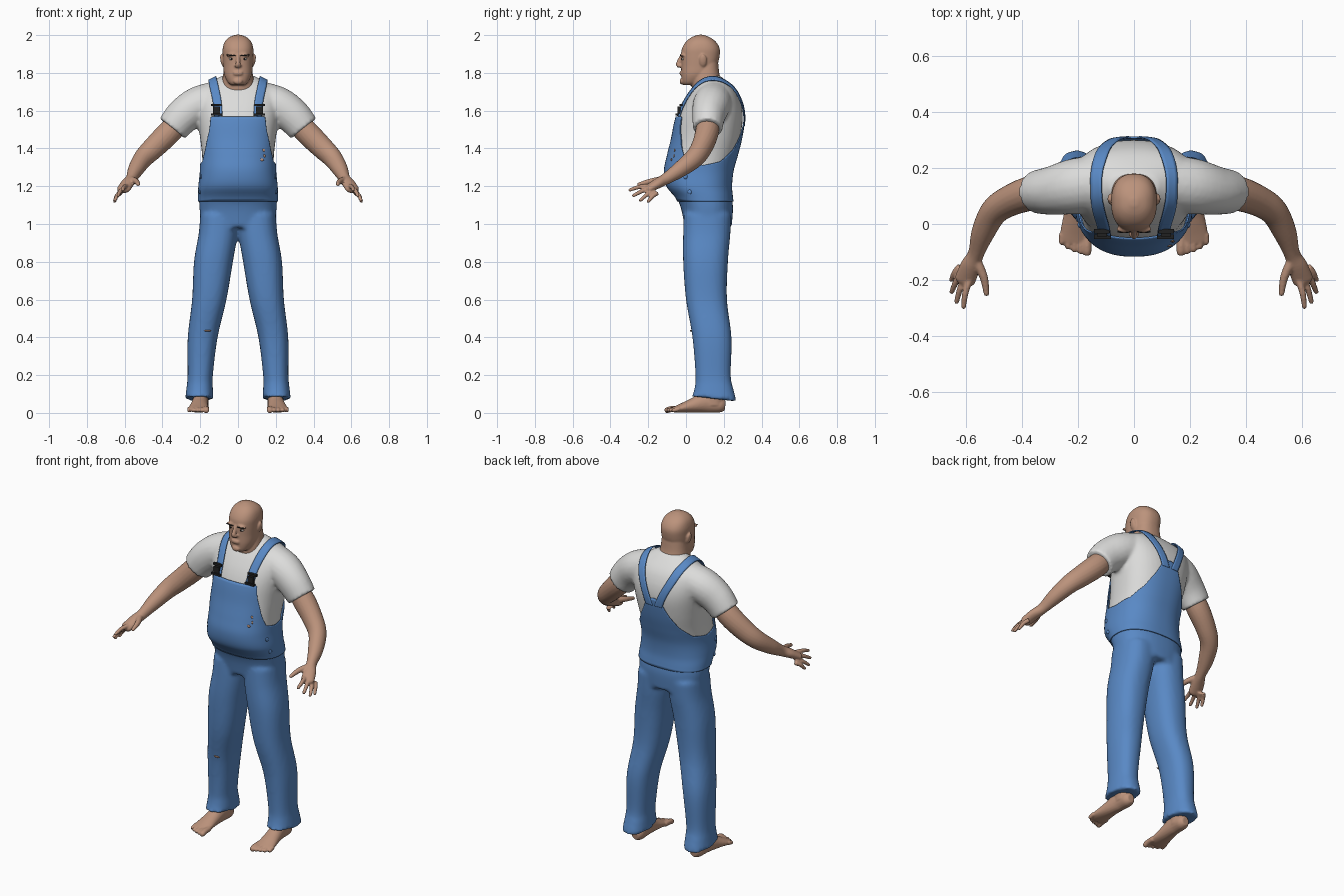
import bpy, bmesh, math
from mathutils import Vector, Matrix

if "Cube" in bpy.data.objects:
    bpy.data.objects.remove(bpy.data.objects["Cube"])


def material(name, rgb):
    m = bpy.data.materials.new(name)
    m.use_nodes = True
    m.diffuse_color = (*rgb, 1)
    m.node_tree.nodes["Principled BSDF"].inputs["Base Color"].default_value = (*rgb, 1)
    return m


SKIN = material("skin", (0.50, 0.29, 0.20))
DENIM = material("blue denim", (0.10, 0.25, 0.56))
COTTON = material("white cotton", (0.72, 0.72, 0.71))
BLACK = material("black", (0.015, 0.015, 0.015))
EYE = material("eye white", (0.6, 0.55, 0.5))


def spline(rows, n=6):
    """Catmull-Rom through rows of equal-length tuples."""
    out = []
    for i in range(len(rows) - 1):
        a, b, c, d = (rows[max(0, min(len(rows) - 1, i + k))] for k in (-1, 0, 1, 2))
        for s in range(n):
            t = s / n
            out.append(tuple(q + 0.5 * t * (r - p + t * (2 * p - 5 * q + 4 * r - w + t * (3 * (q - r) + w - p)))
                             for p, q, r, w in zip(a, b, c, d)))
    return out + [tuple(rows[-1])]


def oval(a, rx, ry, e=0.85):
    s, c = math.sin(a), math.cos(a)
    return rx * math.copysign(abs(s) ** e, s), -ry * math.copysign(abs(c) ** e, c)


def loft(bm, rings, cap=True):
    loops = [[bm.verts.new(p) for p in ring] for ring in rings]
    n = len(loops[0])
    for lo, hi in zip(loops, loops[1:]):
        for i in range(n):
            bm.faces.new((lo[i], lo[(i + 1) % n], hi[(i + 1) % n], hi[i]))
    if cap:
        bm.faces.new(loops[0])
        bm.faces.new(loops[-1])


def angles(n):
    return [math.tau * i / n for i in range(n)]


def slab(row, a, grow=0.0, tilt=0.0):
    """Point on a level section: z, centre x, half width, front y, back y."""
    z, cx, rx, yf, yb = row
    x, y = oval(a, rx + grow, (yb - yf) / 2 + grow)
    return Vector((cx + x, (yf + yb) / 2 + y, z - tilt * y))


def stack(bm, rows, grow=0.0, tilt=0.0):
    rows = spline(rows)
    loft(bm, [[slab(r, a, grow, tilt if i == 0 else 0) for a in angles(40)] for i, r in enumerate(rows)])


def limb(bm, rows, rounded=True):
    """Tube along x, y, z with side and vertical radii."""
    rows = spline(rows)
    pts = [Vector(r[:3]) for r in rows]
    rings = []
    for i, (p, r) in enumerate(zip(pts, rows)):
        t = (pts[min(i + 1, len(pts) - 1)] - pts[max(i - 1, 0)]).normalized()
        u = t.cross(Vector((0, 0, 1))).normalized()
        v = u.cross(t)
        steps = [(0, 1)]
        if rounded and i == len(pts) - 1:
            steps = [(0, 1), (0.5, 0.85), (0.85, 0.5)]
        for f, k in steps:
            rings.append([p + t * f * r[4] + k * (u * r[3] * math.cos(a) + v * r[4] * math.sin(a))
                          for a in angles(20)])
    loft(bm, rings)


def ball(bm, loc, size, turn=0.0):
    m = Matrix.Translation(loc) @ Matrix.Rotation(turn, 4, 'Y') @ Matrix.Diagonal((*size, 1))
    bmesh.ops.create_uvsphere(bm, u_segments=16, v_segments=10, radius=1, matrix=m)


def box(bm, loc, size):
    bmesh.ops.create_cube(bm, size=1, matrix=Matrix.Translation(loc) @ Matrix.Diagonal((*size, 1)))


def make(name, bm, mat, mirror=False, voxel=0, relax=4, smooth=True):
    bmesh.ops.recalc_face_normals(bm, faces=bm.faces[:])
    for f in bm.faces:
        f.smooth = smooth
    me = bpy.data.meshes.new(name)
    bm.to_mesh(me)
    bm.free()
    me.materials.append(mat)
    ob = bpy.data.objects.new(name, me)
    bpy.context.collection.objects.link(ob)
    if mirror:
        ob.modifiers.new("Mirror", 'MIRROR').use_mirror_merge = False
    if voxel:
        rm = ob.modifiers.new("Blend", 'REMESH')
        rm.mode, rm.voxel_size, rm.use_smooth_shade = 'VOXEL', voxel, True
        ob.modifiers.new("Relax", 'SMOOTH').iterations = relax
    return ob


# Torso profile shared by shirt and overalls
TORSO = [(0.98, 0, .185, .0, .235), (1.08, 0, .198, -.02, .243), (1.14, 0, .2, -.045, .237),
         (1.2, 0, .198, -.092, .232), (1.28, 0, .19, -.105, .24), (1.36, 0, .19, -.09, .262),
         (1.45, 0, .2, -.068, .285), (1.55, 0, .215, -.048, .3), (1.62, 0, .225, -.022, .295),
         (1.68, 0, .225, .012, .275), (1.72, 0, .2, .04, .25), (1.76, 0, .13, .07, .21),
         (1.785, 0, .085, .1, .18)]
DENSE = spline(TORSO, 10)


def lookup(rows, key):
    for p, q in zip(rows, rows[1:]):
        if key <= q[0]:
            t = (key - p[0]) / (q[0] - p[0])
            return tuple(u + (v - u) * t for u, v in zip(p, q))
    return rows[-1]


def torso_point(a, z, grow):
    return slab(lookup(DENSE, z), a, grow)


# Shirt with short sleeves
bm = bmesh.new()
stack(bm, TORSO[3:])
for s in (1, -1):
    limb(bm, [(s * .1, .15, 1.66, .1, .1), (s * .21, .135, 1.628, .1, .1), (s * .29, .12, 1.572, .088, .095),
              (s * .347, .115, 1.505, .078, .086)], rounded=False)
shirt = make("shirt", bm, COTTON, voxel=0.01, relax=5)

# Trousers of the overalls
bm = bmesh.new()
stack(bm, TORSO[:5], grow=0.006)
LEG = [(.075, .205, .075, .03, .265), (.13, .203, .07, .045, .25), (.2, .2, .067, .05, .237),
       (.4, .187, .079, .034, .241), (.6, .152, .091, .0, .217), (.8, .13, .103, -.015, .222),
       (.95, .105, .103, -.015, .235), (1.05, .1, .1, -.012, .24)]
for s in (1, -1):
    stack(bm, [(r[0], s * r[1], *r[2:]) for r in LEG], tilt=0.12)
make("trousers", bm, DENIM, voxel=0.011, relax=6)

# Bib and back panel, cut low at the sides
EDGE = [(0, 1.57), (.62, 1.57), (.7, 1.5), (.95, 1.4), (1.2, 1.33), (1.6, 1.31),
        (2.1, 1.33), (2.5, 1.39), (2.8, 1.47), (3.0, 1.55), (math.pi, 1.565)]
bm = bmesh.new()
loft(bm, [[torso_point(a, 1.12 + (lookup(EDGE, min(a, math.tau - a))[1] - 1.12) * k / 30, 0.012)
           for a in angles(120)] for k in range(31)], cap=False)
bib = make("bib", bm, DENIM)
solid = bib.modifiers.new("Cloth", 'SOLIDIFY')
solid.thickness, solid.offset = 0.006, -1

# Shoulder straps wrapped over the shirt
bm = bmesh.new()
path = spline([(.105, -.04, 1.57), (.112, -.01, 1.65), (.125, .045, 1.72), (.137, .12, 1.775),
               (.13, .19, 1.755), (.1, .265, 1.68), (.058, .305, 1.59), (.03, .305, 1.52)], 8)
rows = [[bm.verts.new((x + 0.024 * k / 2, y, z)) for k in range(-2, 3)] for x, y, z in path]
for lo, hi in zip(rows, rows[1:]):
    for i in range(4):
        bm.faces.new((lo[i], lo[i + 1], hi[i + 1], hi[i]))
straps = make("shoulder_straps", bm, DENIM, mirror=True)
wrap = straps.modifiers.new("Wrap", 'SHRINKWRAP')
wrap.target, wrap.offset, wrap.wrap_mode = shirt, 0.012, 'OUTSIDE_SURFACE'
solid = straps.modifiers.new("Cloth", 'SOLIDIFY')
solid.thickness, solid.offset = 0.006, 0

# Strap buckles
bm = bmesh.new()
for z, w, h in ((1.63, .056, .012), (1.604, .036, .036), (1.58, .06, .012)):
    box(bm, torso_point(.42, z, 0.022), (w, .016, h))
make("buckles", bm, BLACK, mirror=True, smooth=False)

# Side buttons
bm = bmesh.new()
for z in (1.25, 1.17):
    ball(bm, torso_point(1.25, z, 0.012), (.006, .012, .012))
make("side_buttons", bm, DENIM, mirror=True)

# Worn patches on bib and knee
bm = bmesh.new()
for a, z, w in ((.66, 1.39, .009), (.6, 1.34, .014), (.7, 1.36, .007)):
    ball(bm, torso_point(a, z, 0.011), (w, .004, .008))
ball(bm, (-.16, .026, .435), (.02, .006, .004))
make("worn_patches", bm, SKIN)

# Arms and hands
bm = bmesh.new()
limb(bm, [(.28, .12, 1.58, .055, .055), (.36, .112, 1.49, .062, .064), (.44, .085, 1.41, .056, .06),
          (.5, .045, 1.35, .05, .053), (.54, -.03, 1.29, .042, .043), (.565, -.105, 1.24, .029, .031),
          (.585, -.15, 1.215, .036, .027), (.605, -.2, 1.185, .038, .022)])
TIPS = [(.61, -.297, 1.18), (.635, -.278, 1.15), (.652, -.242, 1.125), (.653, -.2, 1.12)]
for i, tip in enumerate(TIPS):
    base = Vector((.59 + .011 * i, -.2 + .016 * i, 1.2 - .012 * i))
    mid = base.lerp(Vector(tip), 0.5) + Vector((.004, 0, .006))
    limb(bm, [(*base, .013, .013), (*mid, .0115, .0115), (*tip, .009, .009)])
limb(bm, [(.565, -.13, 1.235, .018, .018), (.538, -.19, 1.225, .015, .015), (.528, -.25, 1.21, .01, .01)])
make("arms", bm, SKIN, mirror=True, voxel=0.005, relax=3)

# Bare feet with toes
bm = bmesh.new()
limb(bm, [(.195, .208, .038, .022, .025), (.195, .18, .042, .038, .041), (.198, .11, .055, .041, .054),
          (.205, .03, .038, .047, .037), (.21, -.03, .024, .054, .023), (.212, -.06, .018, .052, .016)])
stack(bm, [(.04, .197, .042, .1, .195), (.12, .2, .045, .1, .195), (.2, .2, .045, .1, .19)])
for i in range(5):
    x, r = .168 + .0225 * i, (.016 if i == 0 else .0115)
    y = -.1 + .0022 * i * i
    limb(bm, [(x, -.035, .022, r, r), (x, y + .022, .02, r, r), (x, y, .014, r, r)])
make("feet", bm, SKIN, mirror=True, voxel=0.005, relax=3)

# Head, neck and facial relief
bm = bmesh.new()
stack(bm, [(1.735, 0, .034, -.012, .06), (1.75, 0, .054, -.021, .09), (1.79, 0, .073, -.025, .135),
           (1.84, 0, .078, -.025, .165), (1.89, 0, .081, -.026, .178), (1.93, 0, .081, -.021, .178),
           (1.965, 0, .07, .0, .158), (1.989, 0, .046, .03, .125), (2.002, 0, .012, .065, .09)])
stack(bm, [(1.66, 0, .095, .04, .21), (1.73, 0, .088, .03, .2), (1.79, 0, .079, .03, .178),
           (1.86, 0, .07, .04, .17)])
limb(bm, [(0, -.02, 1.895, .009, .01), (0, -.034, 1.865, .011, .012), (0, -.043, 1.845, .013, .012)])
ball(bm, (0, -.036, 1.838), (.02, .014, .011))
ball(bm, (0, -.022, 1.755), (.025, .012, .016))
for z in (1.803, 1.793):
    ball(bm, (0, -.026, z), (.026, .009, .005))
for s in (1, -1):
    ball(bm, (s * .034, -.019, 1.896), (.03, .012, .009), s * 0.15)
    ball(bm, (s * .083, .09, 1.865), (.01, .02, .034), s * 0.2)
make("head", bm, SKIN, voxel=0.005, relax=3)

# Eyes and eyebrows
bm = bmesh.new()
ball(bm, (.034, -.013, 1.873), (.014, .01, .007))
make("eyes", bm, EYE, mirror=True)
bm = bmesh.new()
ball(bm, (.034, -.021, 1.873), (.005, .004, .005))
make("pupils", bm, BLACK, mirror=True)
bm = bmesh.new()
ball(bm, (.036, -.028, 1.893), (.025, .0045, .0035), -0.1)
make("eyebrows", bm, BLACK, mirror=True)
